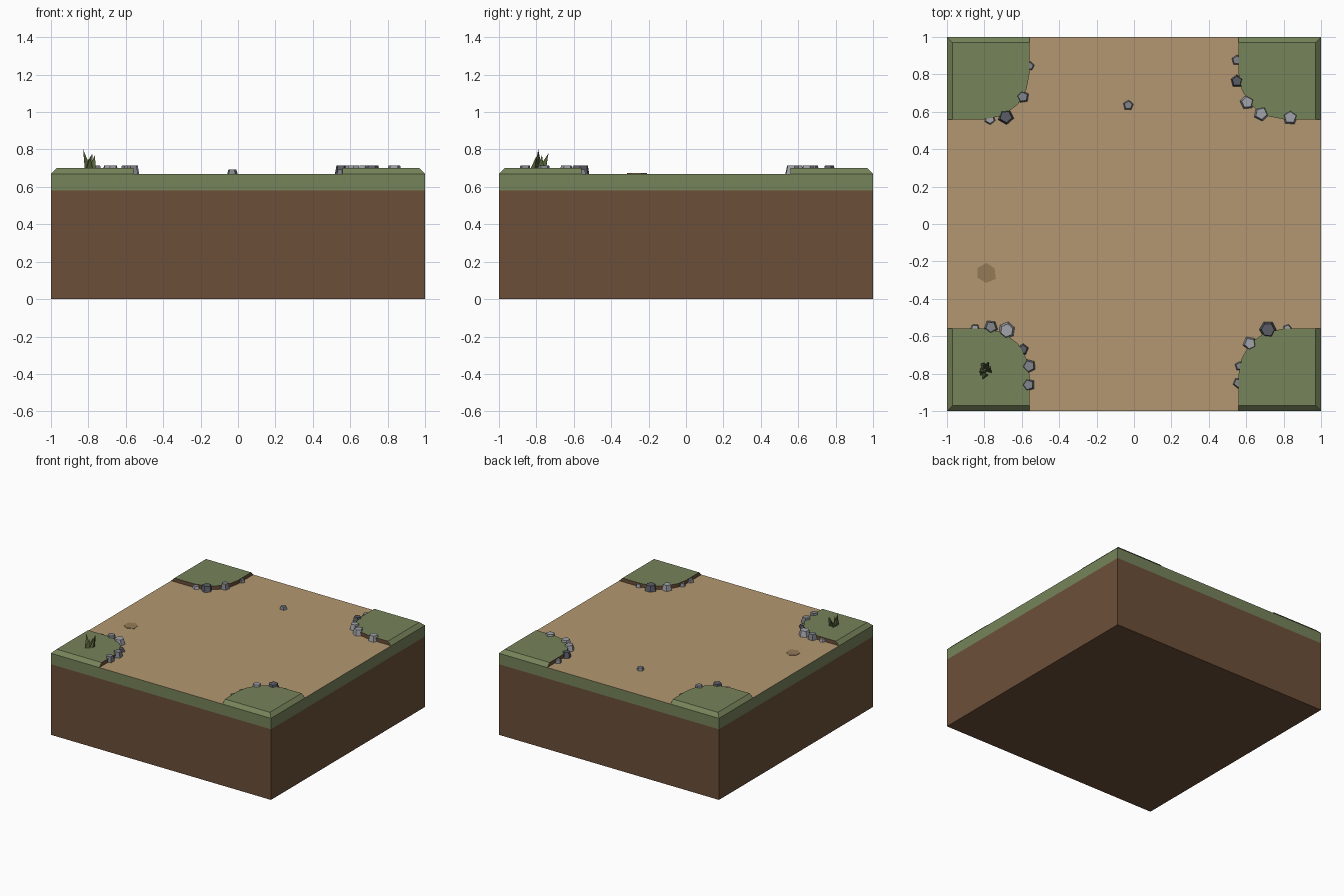
import bpy, math, random

if "Cube" in bpy.data.objects:
    bpy.data.objects.remove(bpy.data.objects["Cube"])

random.seed(4)
GROUND, PAD_TOP = 0.67, 0.70


def material(name, r, g, b):
    m = bpy.data.materials.new(name)
    m.diffuse_color = [(c / 255) ** 2.2 for c in (r, g, b)] + [1]
    m.use_nodes = True
    m.node_tree.nodes["Principled BSDF"].inputs["Base Color"].default_value = m.diffuse_color
    return m


DIRT = material("dirt", 107, 80, 59)
GRASS = material("grass", 117, 130, 90)
PATH = material("path", 178, 150, 112)
PATCH = material("worn_patch", 146, 121, 88)
BLADE = material("blade", 86, 98, 62)
ROCKS = [material("rock_light", 160, 162, 168),
         material("rock_mid", 130, 132, 139),
         material("rock_dark", 92, 94, 102)]


def prism(name, low, high, z0, z1, side, top, bottom=True):
    """Solid between two outlines with equal point counts, listed anticlockwise."""
    n = len(low)
    verts = [(x, y, z0) for x, y in low] + [(x, y, z1) for x, y in high]
    faces = [(i, (i + 1) % n, n + (i + 1) % n, n + i) for i in range(n)]
    faces.append(tuple(range(n, 2 * n)))
    if bottom:
        faces.append(tuple(reversed(range(n))))
    mesh = bpy.data.meshes.new(name)
    mesh.from_pydata(verts, [], faces)
    mesh.materials.append(side)
    mesh.materials.append(top)
    mesh.polygons[n].material_index = 1
    obj = bpy.data.objects.new(name, mesh)
    bpy.context.collection.objects.link(obj)
    return obj


def ngon(x, y, r, n, turn, jitter=0.0):
    pts = []
    for i in range(n):
        a = turn + math.tau * i / n
        k = r * (1 + random.uniform(-jitter, jitter))
        pts.append((x + k * math.cos(a), y + k * math.sin(a)))
    return pts


# Ground block: dirt below, turf band above with the path on top
square = [(-1, -1), (1, -1), (1, 1), (-1, 1)]
prism("dirt_block", square, square, 0, 0.58, DIRT, DIRT)
prism("turf_band", square, square, 0.58, GROUND, GRASS, PATH, bottom=False)

# Raised grass corners, rounded toward the path and chamfered on the outside
corner = [(1, 0.56), (1, 1), (0.56, 1), (0.56, 0.80), (0.575, 0.72),
          (0.62, 0.64), (0.70, 0.58), (0.80, 0.56)]
for sx in (-1, 1):
    for sy in (-1, 1):
        pts = corner if sx * sy > 0 else corner[::-1]
        low = [(sx * x, sy * y) for x, y in pts]
        high = [(sx * min(x, 0.97), sy * min(y, 0.97)) for x, y in pts]
        pad = prism("grass_corner", low, high, GROUND, PAD_TOP, GRASS, GRASS, False)
        # bare earth on the sides that face the path
        pad.data.materials.append(DIRT)
        for p in pad.data.polygons:
            c = p.center
            if abs(p.normal.z) < 0.1 and abs(c.x) < 0.97 and abs(c.y) < 0.97:
                p.material_index = 2

# Edging stones: x, y, radius, shade
stones = [
    (-0.557, 0.845, .026, 1), (-0.595, 0.68, .035, 1),
    (-0.685, 0.575, .043, 2), (-0.77, 0.56, .031, 0),
    (0.55, 0.875, .03, 1), (0.55, 0.765, .035, 2), (0.605, 0.65, .04, 0),
    (0.68, 0.59, .043, 0), (0.835, 0.57, .043, 0),
    (-0.85, -0.56, .028, 0), (-0.765, -0.55, .038, 1), (-0.68, -0.57, .047, 0),
    (-0.595, -0.67, .031, 2), (-0.56, -0.76, .039, 1), (-0.565, -0.86, .036, 1),
    (0.62, -0.64, .04, 0), (0.715, -0.565, .047, 2), (0.82, -0.56, .027, 0),
    (0.565, -0.76, .027, 1), (0.557, -0.85, .03, 1), (-0.03, 0.635, .029, 1),
]
for x, y, r, shade in stones:
    n = 6 if r > 0.044 else 5
    base = ngon(x, y, r, n, random.uniform(0, 6), 0.06)
    top = [(x + (a - x) * 0.75, y + (b - y) * 0.75) for a, b in base]
    z = 0.715 if r > 0.034 else 0.694
    prism("stone", base, top, GROUND - 0.002, z, ROCKS[shade], ROCKS[shade])

# Worn patch on the path
patch = ngon(-0.79, -0.262, 0.056, 6, 0.5, 0.1)
prism("worn_patch", patch, patch, GROUND, 0.673, PATCH, PATCH)

# Grass tuft: pointed blades, base x, y, tip x, y, z
blades = [(-0.808, -0.79, -0.828, -0.79, 0.80), (-0.785, -0.77, -0.78, -0.735, 0.78),
          (-0.80, -0.81, -0.79, -0.80, 0.765), (-0.775, -0.78, -0.765, -0.77, 0.77),
          (-0.805, -0.765, -0.80, -0.74, 0.75)]
for i, (x, y, tx, ty, tz) in enumerate(blades):
    base = ngon(x, y, 0.023, 3, i * 1.1)
    mesh = bpy.data.meshes.new("grass_blade")
    mesh.from_pydata([(a, b, PAD_TOP - 0.002) for a, b in base] + [(tx, ty, tz)], [],
                     [(0, 1, 3), (1, 2, 3), (2, 0, 3), (2, 1, 0)])
    mesh.materials.append(BLADE)
    bpy.context.collection.objects.link(bpy.data.objects.new("grass_blade", mesh))
